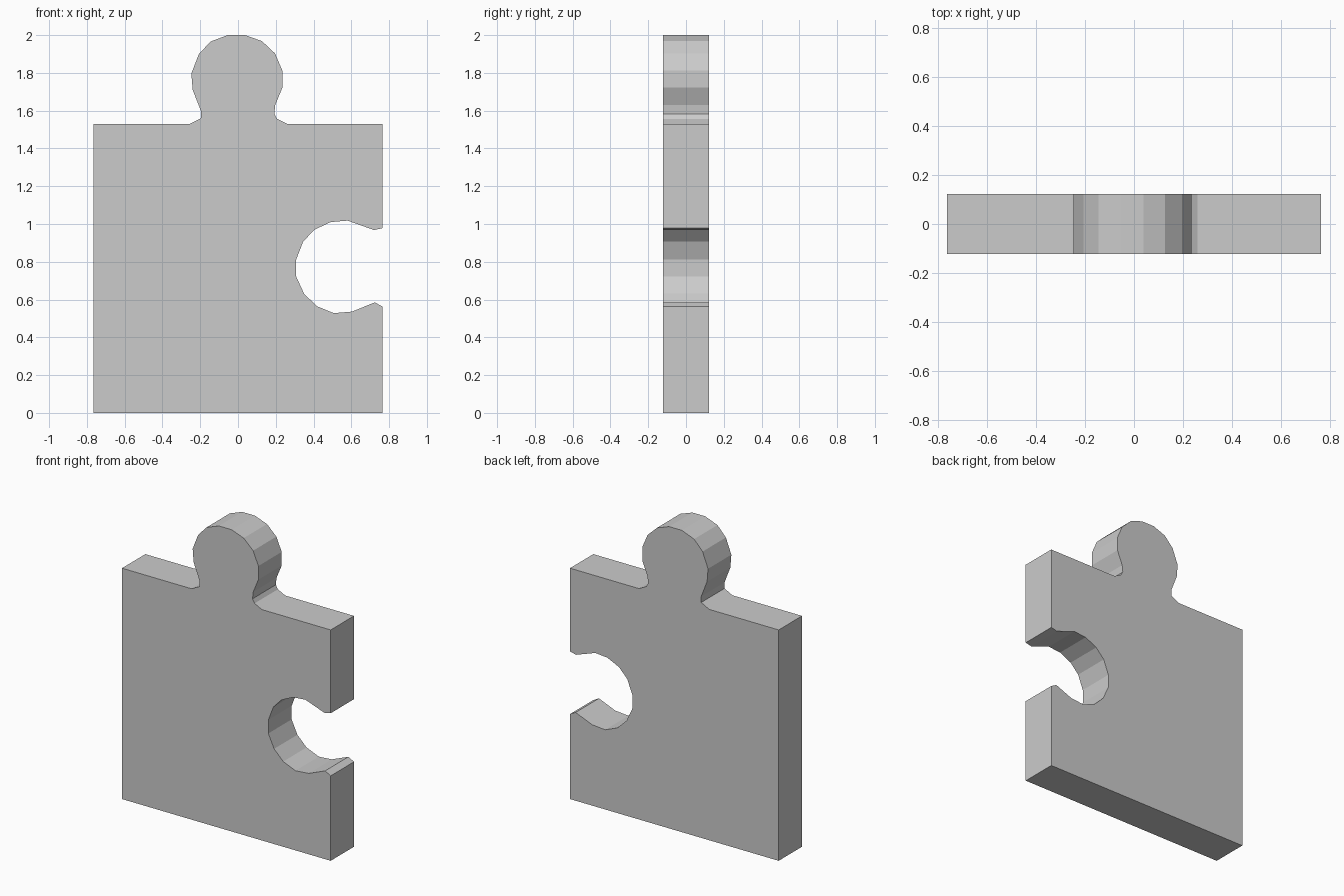
import bpy, bmesh

if "Cube" in bpy.data.objects:
    bpy.data.objects.remove(bpy.data.objects["Cube"])

HALF = 0.765     # half width of the square body
TOP = 1.53       # top edge of the square body
DEPTH = 0.122    # half thickness

# Round tab on the top edge, right to left
tab = [(0.26, TOP), (0.207, 1.557), (0.192, 1.583), (0.197, 1.63), (0.235, 1.722),
       (0.235, 1.812), (0.196, 1.903), (0.127, 1.968), (0.038, 2.0), (-0.055, 2.0),
       (-0.145, 1.966), (-0.207, 1.9), (-0.247, 1.797), (-0.24, 1.71), (-0.197, 1.6),
       (-0.197, 1.56), (-0.255, TOP)]

# Round socket in the right edge, bottom to top
socket = [(HALF, 0.563), (0.724, 0.585), (0.603, 0.536), (0.507, 0.528), (0.417, 0.565),
          (0.35, 0.631), (0.308, 0.722), (0.308, 0.812), (0.345, 0.907), (0.405, 0.97),
          (0.49, 1.01), (0.58, 1.018), (0.72, 0.968), (HALF, 0.978)]

outline = [(-HALF, 0), (HALF, 0)] + socket + [(HALF, TOP)] + tab + [(-HALF, TOP)]

# Extrude the outline from front to back
bm = bmesh.new()
front = bm.faces.new([bm.verts.new((x, -DEPTH, z)) for x, z in outline])
result = bmesh.ops.extrude_face_region(bm, geom=[front], use_keep_orig=True)
moved = [v for v in result["geom"] if isinstance(v, bmesh.types.BMVert)]
bmesh.ops.translate(bm, verts=moved, vec=(0, 2 * DEPTH, 0))
bmesh.ops.recalc_face_normals(bm, faces=bm.faces[:])

mesh = bpy.data.meshes.new("puzzle_piece")
bm.to_mesh(mesh)
bm.free()
piece = bpy.data.objects.new("puzzle_piece", mesh)
bpy.context.collection.objects.link(piece)
